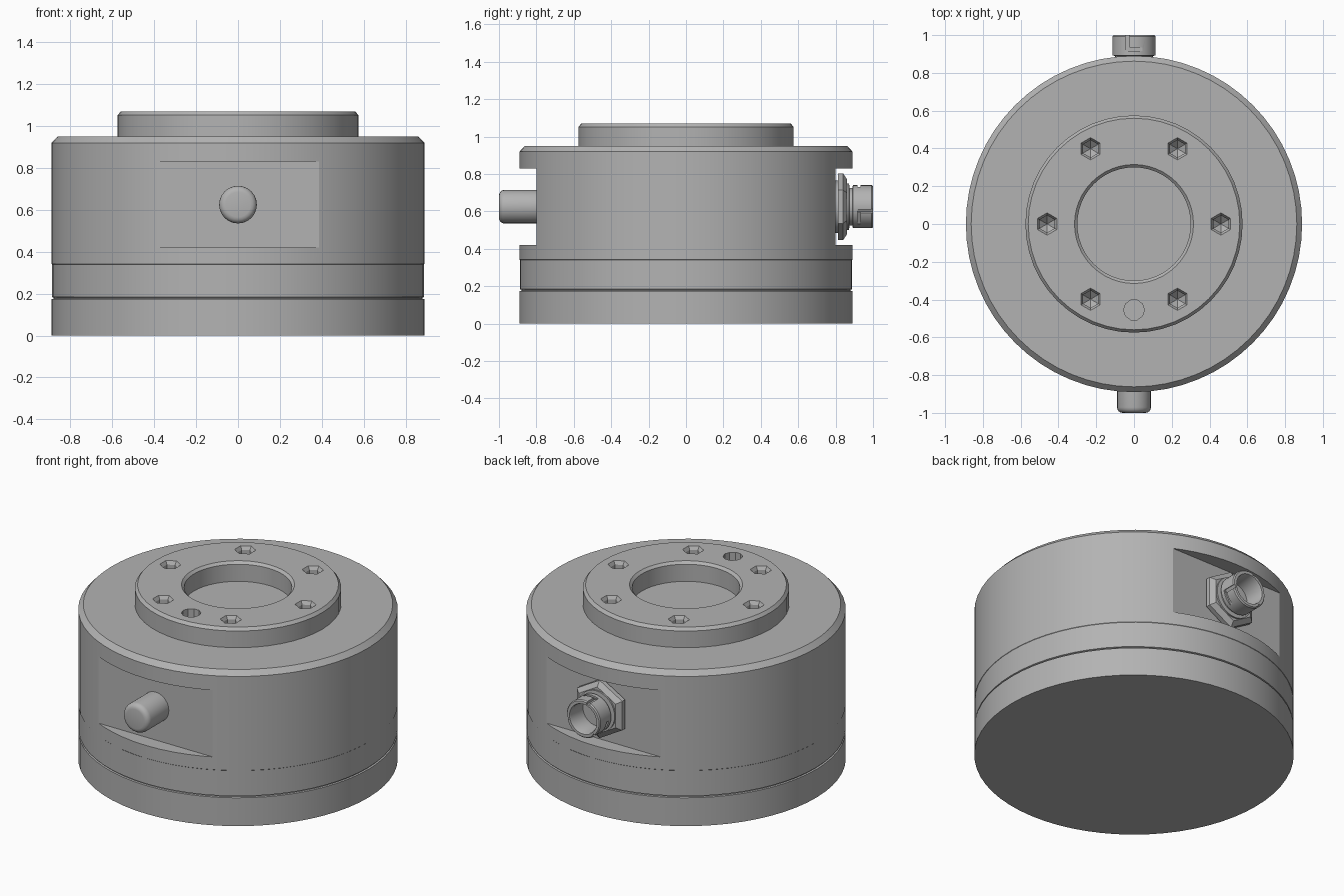
import bpy, bmesh, math
from mathutils import Matrix, Vector

cube = bpy.data.objects.get("Cube")
if cube:
    bpy.data.objects.remove(cube, do_unlink=True)

grey = bpy.data.materials.new("satin grey metal")
grey.use_nodes = True
tone = (0.45, 0.45, 0.45, 1)
grey.diffuse_color = tone
grey.node_tree.nodes["Principled BSDF"].inputs["Base Color"].default_value = tone

PORT_Z = 0.625
TO_BACK = Matrix.Translation((0, 0, PORT_Z)) @ Matrix.Rotation(-math.pi / 2, 4, 'X')
TO_FRONT = Matrix.Translation((0, 0, PORT_Z)) @ Matrix.Rotation(math.pi / 2, 4, 'X')


def finish(name, bm):
    bmesh.ops.recalc_face_normals(bm, faces=bm.faces[:])
    mesh = bpy.data.meshes.new(name)
    bm.to_mesh(mesh)
    bm.free()
    mesh.materials.append(grey)
    obj = bpy.data.objects.new(name, mesh)
    bpy.context.collection.objects.link(obj)
    return obj


def lathe(name, profile, sides, place=Matrix(), closed=False, turn=0.0):
    """Spin (radius, height) points about z; ends on the axis or a closed loop."""
    bm = bmesh.new()
    rings = []
    for r, h in profile:
        if r == 0:
            rings.append([bm.verts.new((0, 0, h))] * sides)
        else:
            rings.append([bm.verts.new((r * math.cos(a), r * math.sin(a), h)) for a in
                          (turn + math.tau * i / sides for i in range(sides))])
    pairs = list(zip(rings, rings[1:]))
    if closed:
        pairs.append((rings[-1], rings[0]))
    for low, high in pairs:
        for i in range(sides):
            j = (i + 1) % sides
            corners = list(dict.fromkeys((low[i], low[j], high[j], high[i])))
            bm.faces.new(corners)
    bm.transform(place)
    return finish(name, bm)


def box(name, centre, size, place=Matrix()):
    bm = bmesh.new()
    bmesh.ops.create_cube(bm, size=1)
    bm.transform(place @ Matrix.Translation(centre) @ Matrix.Diagonal(Vector(size).to_4d()))
    return finish(name, bm)


def activate(obj):
    bpy.ops.object.select_all(action='DESELECT')
    obj.select_set(True)
    bpy.context.view_layer.objects.active = obj


def cut(obj, cutters):
    for cutter in cutters:
        cutter.hide_render = True
        mod = obj.modifiers.new("cut", 'BOOLEAN')
        mod.operation = 'DIFFERENCE'
        mod.solver = 'EXACT'
        mod.object = cutter
        activate(obj)
        bpy.ops.object.modifier_apply(modifier=mod.name)
        bpy.data.objects.remove(cutter, do_unlink=True)


# Base plate with a fine seam under the main housing
base = lathe("base_plate", [(0, 0), (0.89, 0), (0.89, 0.174), (0.88, 0.176), (0.88, 0.179), (0, 0.179)], 64)

# Main housing with chamfered rim and two flat pockets
housing = lathe("housing", [(0, 0.178), (0.88, 0.178), (0.88, 0.181), (0.888, 0.184), (0.888, 0.34),
                            (0.89, 0.342), (0.89, 0.92), (0.862, 0.95), (0, 0.95)], 64)
cut(housing, [box("pocket_cutter", (0, side * 1.0, 0.625), (1.2, 0.4, 0.41)) for side in (-1, 1)])

# Mounting flange ring with bolt holes and a dowel hole
flange = lathe("mounting_flange", [(0.575, 0.94), (0.575, 1.052), (0.56, 1.07), (0.315, 1.07),
                                   (0.3, 1.055), (0.3, 0.94)], 48, closed=True)
holes = []
for i in range(6):
    a = math.tau * i / 6
    spot = Matrix.Translation((0.46 * math.cos(a), 0.46 * math.sin(a), 0))
    holes.append(lathe("bolt_cutter", [(0, 0.96), (0.046, 1.0), (0.046, 1.05), (0.072, 1.09), (0, 1.09)],
                       6, spot, turn=math.pi / 6))
holes.append(lathe("dowel_cutter", [(0, 0.97), (0.055, 0.97), (0.055, 1.1), (0, 1.1)], 10,
                   Matrix.Translation((0, -0.455, 0))))
cut(flange, holes)

# Rounded plug on the front flat
tip = [(0.06 + 0.03 * math.cos(t), 0.97 + 0.03 * math.sin(t)) for t in
       (math.pi / 2 * k / 4 for k in range(5))]
plug = lathe("front_plug", [(0, 0.79), (0.09, 0.79)] + tip + [(0, 1.0)], 24, TO_FRONT)

# Connector on the back flat: washer, hex nut, neck and hollow barrel
washer = lathe("connector_washer", [(0, 0.79), (0.14, 0.79), (0.14, 0.815), (0, 0.815)], 24, TO_BACK)
nut = lathe("connector_nut", [(0, 0.812), (0.178, 0.812), (0.178, 0.84), (0.145, 0.862), (0, 0.862)],
            6, TO_BACK, turn=math.pi / 2)
barrel = lathe("connector_barrel", [(0, 0.85), (0.125, 0.85), (0.125, 0.872), (0.1, 0.874), (0.1, 0.89),
                                    (0.115, 0.892), (0.115, 0.993), (0.109, 1.0), (0.092, 1.0),
                                    (0.088, 0.99), (0.088, 0.875), (0, 0.875)], 32, TO_BACK)

# Bayonet grooves around the barrel
grooves = []
for i in range(3):
    spin = TO_BACK @ Matrix.Rotation(math.tau * i / 3, 4, 'Z')
    grooves.append(box("groove_cutter", (-0.035, -0.115, 0.965), (0.02, 0.036, 0.09), spin))
    grooves.append(box("groove_cutter", (0.0, -0.115, 0.925), (0.09, 0.026, 0.018), spin))
cut(barrel, grooves)

for part in (base, housing, flange, plug, washer, nut, barrel):
    activate(part)
    bpy.ops.object.shade_smooth_by_angle(angle=math.radians(25))
